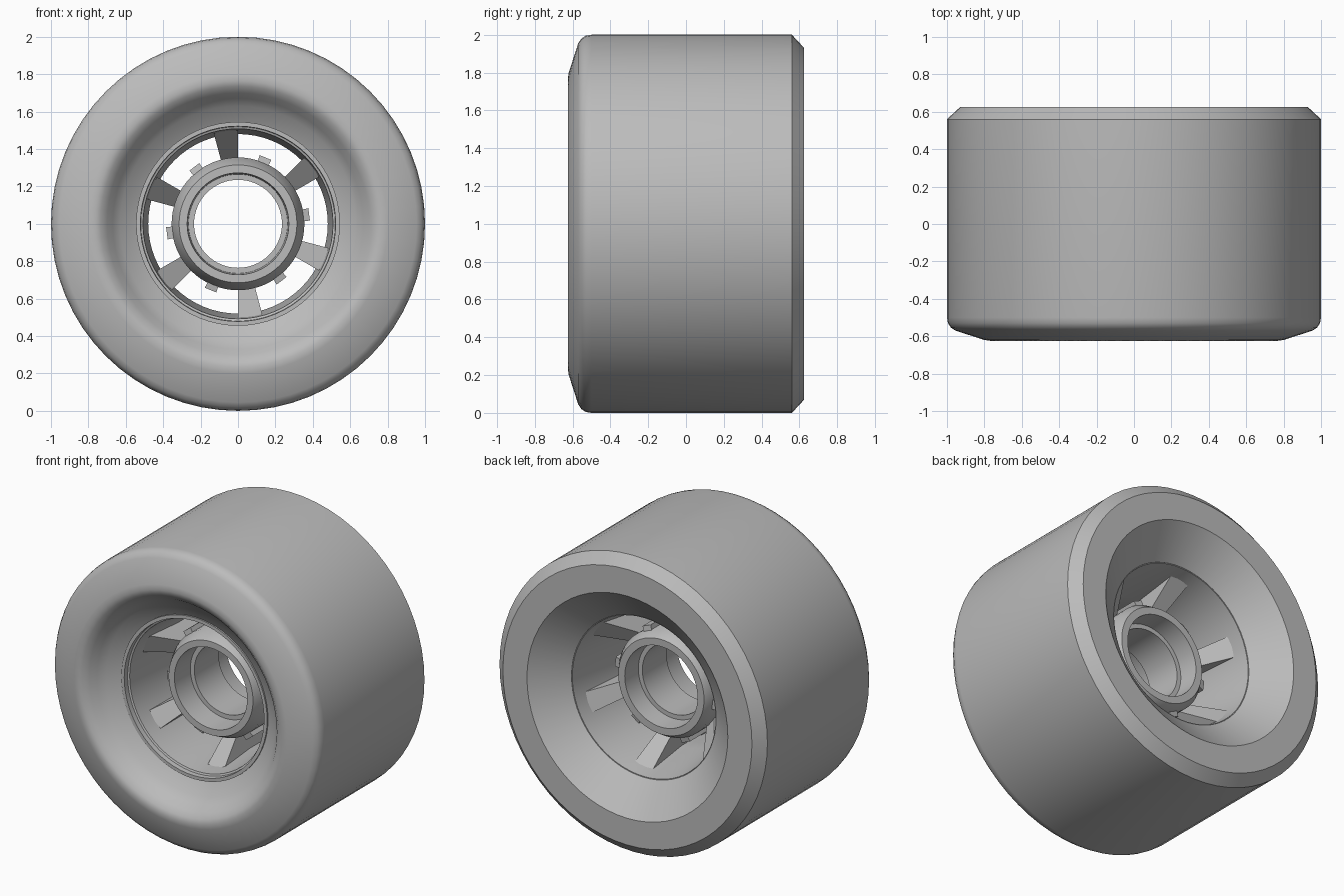
import bpy, bmesh, math
from math import sin, cos, radians

cube = bpy.data.objects.get("Cube")
if cube:
    bpy.data.objects.remove(cube, do_unlink=True)

grey = bpy.data.materials.new("neutral grey")
grey.use_nodes = True
colour = (0.5, 0.5, 0.5, 1)
grey.diffuse_color = colour
grey.node_tree.nodes["Principled BSDF"].inputs["Base Color"].default_value = colour


def point(radius, y, angle):
    """Point around the axle, which runs along y at height 1."""
    return (radius * cos(angle), y, 1 + radius * sin(angle))


def finish(bm, name):
    bmesh.ops.recalc_face_normals(bm, faces=bm.faces)
    mesh = bpy.data.meshes.new(name)
    bm.to_mesh(mesh)
    bm.free()
    mesh.materials.append(grey)
    obj = bpy.data.objects.new(name, mesh)
    bpy.context.collection.objects.link(obj)
    bpy.ops.object.select_all(action='DESELECT')
    obj.select_set(True)
    bpy.context.view_layer.objects.active = obj
    bpy.ops.object.shade_smooth_by_angle(angle=radians(33))
    return obj


def lathe(name, profile, sides=64):
    """Turn a closed (radius, y) profile around the axle."""
    bm = bmesh.new()
    rings = [[bm.verts.new(point(r, y, math.tau * i / sides)) for r, y in profile]
             for i in range(sides)]
    for i, ring in enumerate(rings):
        following = rings[(i + 1) % sides]
        for j in range(len(profile)):
            k = (j + 1) % len(profile)
            bm.faces.new((ring[j], ring[k], following[k], following[j]))
    return finish(bm, name)


def wedge(name, angle, half_angle, inner, outer):
    """Radial block; inner and outer are (radius, half depth)."""
    bm = bmesh.new()
    for r, depth in (inner, outer):
        for side in (-1, 1):
            for y in (-depth, depth):
                bm.verts.new(point(r, y, angle + side * half_angle))
    bmesh.ops.convex_hull(bm, input=bm.verts)
    bmesh.ops.dissolve_limit(bm, angle_limit=radians(1), verts=bm.verts, edges=bm.edges)
    return finish(bm, name)


# Tyre: rounded front shoulder and bowl, crisp bevelled back
lathe("tyre", [
    (1, -0.5), (0.995, -0.53), (0.98, -0.553), (0.955, -0.57),
    (0.8, -0.62), (0.765, -0.625), (0.735, -0.615), (0.7, -0.585),
    (0.67, -0.545), (0.63, -0.505), (0.54, -0.455),
    (0.54, 0.45), (0.75, 0.625), (0.93, 0.625), (1, 0.56)])

# Core rim with a small raised lip at the front
lathe("core_rim", [
    (0.545, -0.468), (0.522, -0.468), (0.52, -0.435), (0.508, -0.43),
    (0.48, -0.05), (0.48, 0.05), (0.535, 0.448), (0.545, 0.448)])

# Hub with a bearing seat at each end and a narrower middle
lathe("hub", [
    (0.272, -0.29), (0.315, -0.29), (0.355, -0.21), (0.355, 0.21),
    (0.32, 0.265), (0.272, 0.265), (0.265, 0.13), (0.235, 0.13),
    (0.235, -0.13), (0.265, -0.13)])

# Six tapering spokes, with a small tooth on the hub between each pair
for i in range(6):
    wedge(f"spoke_{i + 1}", radians(97.5 + 60 * i), radians(7.5), (0.34, 0.12), (0.53, 0.36))
    wedge(f"hub_tooth_{i + 1}", radians(67.5 + 60 * i), radians(5), (0.33, 0.22), (0.385, 0.21))
